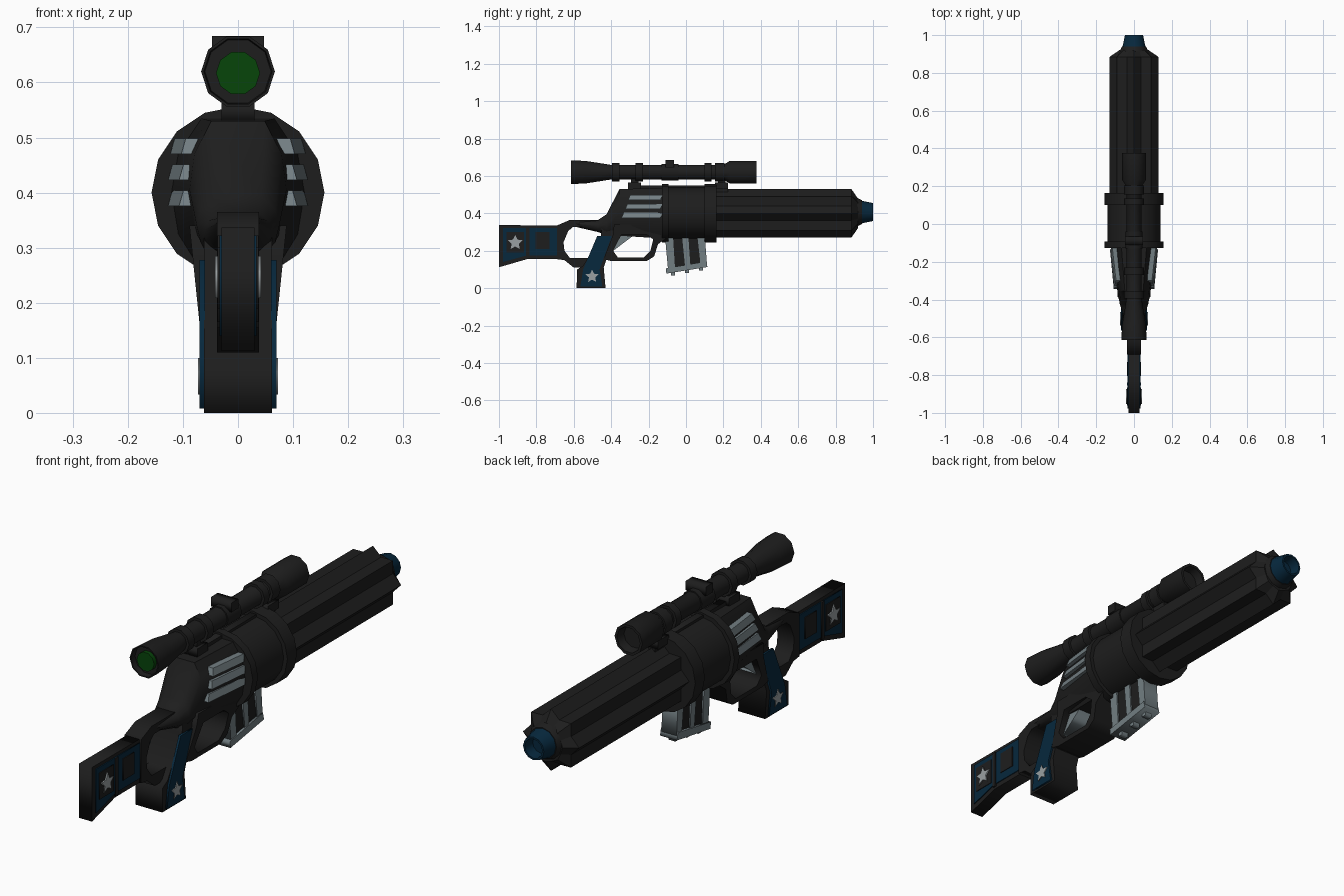
import bpy, bmesh, math
from mathutils import Matrix

cube = bpy.data.objects.get("Cube")
if cube:
    bpy.data.objects.remove(cube, do_unlink=True)


def material(name, rgb):
    m = bpy.data.materials.new(name)
    m.use_nodes = True
    m.diffuse_color = (*rgb, 1)
    m.node_tree.nodes["Principled BSDF"].inputs["Base Color"].default_value = (*rgb, 1)
    return m


BLACK = material("black", (0.0125, 0.0125, 0.0125))
BLUE = material("dark blue", (0.002, 0.021, 0.047))
STEEL = material("steel grey", (0.17, 0.21, 0.225))
SILVER = material("silver", (0.32, 0.35, 0.36))
GREEN = material("lens green", (0.002, 0.058, 0.003))


def finish(name, bm, mat, smooth=False):
    bmesh.ops.recalc_face_normals(bm, faces=bm.faces)
    me = bpy.data.meshes.new(name)
    bm.to_mesh(me)
    bm.free()
    me.materials.append(mat)
    ob = bpy.data.objects.new(name, me)
    bpy.context.collection.objects.link(ob)
    if smooth:
        bpy.ops.object.select_all(action="DESELECT")
        ob.select_set(True)
        bpy.context.view_layer.objects.active = ob
        bpy.ops.object.shade_smooth_by_angle(angle=math.radians(37))
    return ob


def loft(name, rings, mat, smooth=False):
    """Skin a list of equal-length rings of 3D points and cap both ends."""
    bm = bmesh.new()
    vs = [[bm.verts.new(p) for p in r] for r in rings]
    n = len(vs[0])
    for a, b in zip(vs, vs[1:]):
        for i in range(n):
            j = (i + 1) % n
            bm.faces.new((a[i], a[j], b[j], b[i]))
    bm.faces.new(vs[0])
    bm.faces.new(vs[-1])
    return finish(name, bm, mat, smooth)


def lathe(name, profile, z, mat, sides=16):
    """Revolve (y, radius) points about a lengthwise axis at height z."""
    turn = [2 * math.pi * i / sides for i in range(sides)]
    rings = [[(r * math.cos(t), y, z + r * math.sin(t)) for t in turn] for y, r in profile]
    return loft(name, rings, mat, True)


def slab(name, outline, half, mat, x=0, holes=()):
    """Extrude a side-view (y, z) outline, with holes, across x."""
    cu = bpy.data.curves.new(name, "CURVE")
    cu.dimensions = "2D"
    cu.fill_mode = "BOTH"
    cu.extrude = half
    for pts in (outline, *holes):
        sp = cu.splines.new("POLY")
        sp.points.add(len(pts) - 1)
        for p, (y, z) in zip(sp.points, pts):
            p.co = (y, z, 0, 1)
        sp.use_cyclic_u = True
    tmp = bpy.data.objects.new(name + "_outline", cu)
    bpy.context.collection.objects.link(tmp)
    dg = bpy.context.evaluated_depsgraph_get()
    me = bpy.data.meshes.new_from_object(tmp.evaluated_get(dg))
    bpy.data.objects.remove(tmp, do_unlink=True)
    bm = bmesh.new()
    bm.from_mesh(me)
    bmesh.ops.remove_doubles(bm, verts=bm.verts, dist=0.0005)
    bm.transform(Matrix(((0, 0, 1, x), (1, 0, 0, 0), (0, 1, 0, 0), (0, 0, 0, 1))))
    return finish(name, bm, mat)


def pair(name, outline, x, mat, half=0.004):
    for side, s in (("left", 1), ("right", -1)):
        slab(f"{name}_{side}", outline, half, mat, s * x)


def rect(y0, y1, z0, z1):
    return [(y0, z0), (y1, z0), (y1, z1), (y0, z1)]


def box(name, x, y, z, mat):
    return slab(name, rect(*y, *z), x, mat)


def star(y, z, r):
    pts = []
    for i in range(10):
        t, q = math.pi / 2 + i * math.pi / 5, r if i % 2 == 0 else r * 0.48
        pts.append((y + q * math.cos(t), z + q * math.sin(t)))
    return pts


# Stock with painted side panels
slab("stock", [(-1, .112), (-.85, .155), (-.66, .155), (-.66, .335), (-1, .337)], .03, BLACK)
pair("stock_panel", [(-.978, .14), (-.85, .175), (-.69, .175), (-.69, .322), (-.978, .322)], .03, BLUE)
pair("stock_star_field", rect(-.96, -.865, .19, .3), .033, BLACK)
pair("stock_inlay", rect(-.805, -.73, .21, .3), .033, BLACK)
pair("stock_band", rect(-.855, -.838, .165, .322), .033, BLACK)
pair("stock_star", star(-.913, .243, .042), .038, SILVER)

# Thumbhole frame
slab("thumbhole_frame",
     [(-.69, .155), (-.65, .15), (-.6, .11), (-.5, .11), (-.4, .28), (-.42, .365),
      (-.62, .365), (-.69, .335)], .038, BLACK,
     holes=[[(-.65, .2), (-.655, .245), (-.63, .305), (-.605, .327), (-.475, .327),
             (-.45, .29), (-.48, .21), (-.525, .16), (-.62, .16)]])

# Grip
slab("grip", [(-.585, 0), (-.43, 0), (-.44, .11), (-.395, .24), (-.37, .32), (-.45, .33),
              (-.455, .28), (-.55, .12), (-.582, .1)], .062, BLACK)
pair("grip_stripe", [(-.565, .008), (-.447, .008), (-.462, .1), (-.397, .278), (-.475, .278),
                     (-.55, .1)], .065, BLUE, .0048)
pair("grip_star", star(-.502, .063, .037), .069, SILVER)


# Receiver, lofted through chamfered sections
def section(y, z0, z1, w):
    h = z1 - z0
    half = [(.6 * w, z0), (.9 * w, z0 + .22 * h), (w, z0 + .5 * h), (.9 * w, z0 + .76 * h), (.55 * w, z1)]
    return [(x, y, z) for x, z in half] + [(-x, y, z) for x, z in reversed(half)]


loft("receiver", [section(*s) for s in (
    (-.6, .33, .362, .036), (-.47, .3, .365, .06), (-.425, .285, .395, .075),
    (-.355, .28, .53, .088), (-.11, .265, .535, .123))], BLACK, True)

# Trigger guard, narrowing downwards, and trigger
guard = slab("trigger_guard",
             [(-.427, .19), (-.44, .155), (-.4, .145), (-.21, .145), (-.17, .17), (-.15, .235),
              (-.1, .27), (-.1, .34), (-.385, .34), (-.39, .285)], .074, BLACK,
             holes=[[(-.39, .2), (-.365, .165), (-.225, .165), (-.19, .2), (-.175, .26),
                     (-.21, .287), (-.345, .287)]])
for v in guard.data.vertices:
    v.co.x *= .92 + 1.4 * (v.co.z - .145)
slab("trigger", [(-.395, .195), (-.27, .29), (-.35, .29)], .05, STEEL)

# Receiver side vents, following the taper
for i, (z, y0, out) in enumerate(((.484, -.31, -.004), (.437, -.325, 0), (.39, -.345, 0))):
    for side, s in (("left", 1), ("right", -1)):
        def bar(y, x):
            return [(s * (x - .04), y, z - .014), (s * x, y, z - .014),
                    (s * (x - .008), y + .012, z + .014), (s * (x - .04), y + .012, z + .014)]
        loft(f"vent_{i + 1}_{side}", [bar(y0, .107 + out), bar(-.137, .127 + out)], STEEL)

# Drum housing with end collars
lathe("drum", [(-.12, .14), (.12, .14)], .4, BLACK)
lathe("rear_collar", [(-.127, .157), (-.093, .157)], .4, BLACK)
lathe("front_collar", [(.1, .157), (.163, .157)], .4, BLACK)


# Barrel with eight pointed flutes
def flutes(y, peak, valley):
    ring = []
    for k in range(16):
        t, r = k * math.pi / 8, valley if k % 2 else peak
        ring.append((r * math.cos(t), y, .4 + r * math.sin(t)))
    return ring


loft("barrel", [flutes(.15, .129, .1), flutes(.885, .129, .1), flutes(.92, .078, .074)], BLACK)

# Muzzle
lathe("muzzle_base", [(.9, .078), (.92, .074), (.94, .064)], .407, BLACK, 12)
lathe("muzzle_tip", [(.93, .064), (.95, .058), (1, .048), (1, .04), (.955, .035)], .407, BLUE, 12)

# Magazine with ribs, floor plate and studs
slab("magazine", [(-.1, .3), (-.085, .085), (.1, .12), (.09, .3)], .029, BLACK)
for i, (a, b) in enumerate(((-.113, -.07), (-.022, .012), (.06, .1))):
    slab(f"magazine_rib_{i + 1}", [(a, .285), (a + .018, .09 + .2 * (a + .1)),
                                   (b + .012, .09 + .2 * (b + .1)), (b, .285)], .035, STEEL)
slab("magazine_floor", [(-.105, .078), (.115, .113), (.108, .143), (-.108, .106)], .039, STEEL)
for i in range(3):
    y = -.08 + i * .075
    rise = .17 * (y + .08)
    box(f"magazine_stud_{i + 1}", .016, (y, y + .022), (.068 + rise, .1 + rise), STEEL)

# Scope
ZS = .62
lathe("scope_tube", [(-.59, .052), (-.59, .06), (-.615, .062), (-.615, .067), (-.535, .063),
                     (-.4, .041), (.2, .041), (.235, .064), (.377, .064), (.377, .053), (.34, .047)],
      ZS, BLACK, 10)
lathe("eyepiece_lens", [(-.607, .04), (-.588, .04)], ZS - .003, GREEN, 10)
for i, (a, b) in enumerate(((-.395, -.355), (-.27, -.23), (.1, .135), (.155, .205))):
    lathe(f"scope_ring_{i + 1}", [(a, .052), (b, .052)], ZS, BLACK, 10)
lathe("turret_ring", [(-.13, .046), (-.04, .046)], ZS, BLACK, 10)
box("turret", .047, (-.11, -.065), (.645, .684), BLACK)
for name, y in (("rear", -.28), ("front", .185)):
    box(f"{name}_scope_foot", .03, (y - .03, y + .04), (.53, .565), BLACK)
    box(f"{name}_scope_post", .018, (y - .015, y + .025), (.55, .6), BLACK)
box("scope_rail", .015, (-.31, .225), (.5, .548), BLACK)
